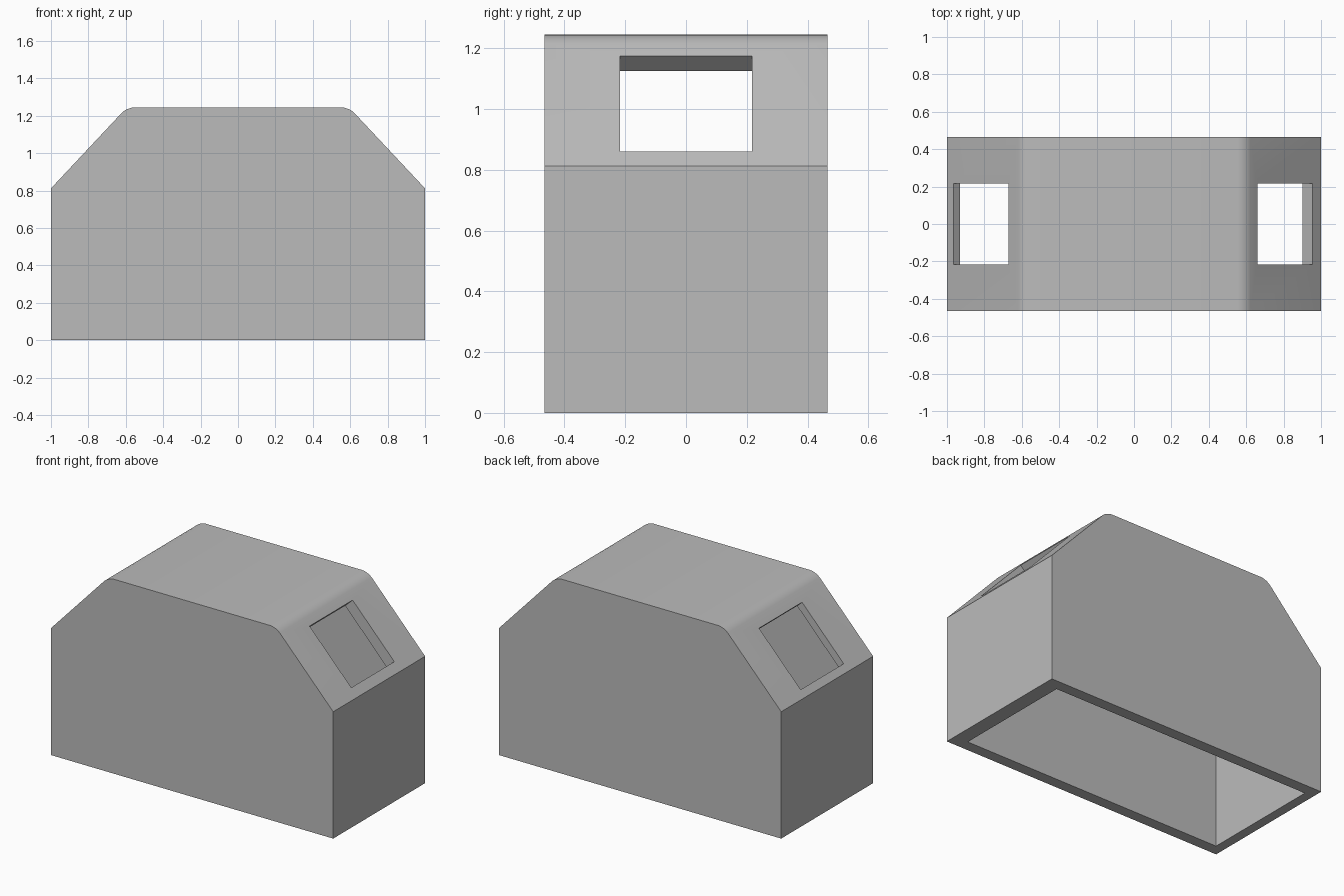
import bpy, bmesh, math
from mathutils import Matrix, Vector

cube = bpy.data.objects.get("Cube")
if cube:
    bpy.data.objects.remove(cube, do_unlink=True)

grey = bpy.data.materials.new("plain grey")
grey.use_nodes = True
colour = (0.5, 0.5, 0.5, 1)
grey.diffuse_color = colour
grey.node_tree.nodes["Principled BSDF"].inputs["Base Color"].default_value = colour


def add_object(name, bm):
    bmesh.ops.recalc_face_normals(bm, faces=bm.faces[:])
    mesh = bpy.data.meshes.new(name)
    bm.to_mesh(mesh)
    bm.free()
    mesh.materials.append(grey)
    obj = bpy.data.objects.new(name, mesh)
    bpy.context.collection.objects.link(obj)
    return obj


def prism(name, profile, half_depth, round_above=None):
    """Extrude an x-z profile along y, optionally rounding the roof edges."""
    bm = bmesh.new()
    face = bm.faces.new([bm.verts.new((x, -half_depth, z)) for x, z in profile])
    out = bmesh.ops.extrude_face_region(bm, geom=[face])
    moved = [v for v in out["geom"] if isinstance(v, bmesh.types.BMVert)]
    bmesh.ops.translate(bm, verts=moved, vec=(0, 2 * half_depth, 0))
    bmesh.ops.recalc_face_normals(bm, faces=bm.faces[:])
    if round_above:
        edges = [e for e in bm.edges
                 if all(v.co.z > round_above for v in e.verts)
                 and abs(e.verts[0].co.y - e.verts[1].co.y) > half_depth]
        bmesh.ops.bevel(bm, geom=edges, offset=0.04, segments=4, profile=0.5,
                        affect='EDGES')
    return add_object(name, bm)


def window_cutter(name, low, high):
    """Box square to the sloped roof between two x-z points."""
    low, high = Vector((low[0], 0, low[1])), Vector((high[0], 0, high[1]))
    along = (high - low).normalized()
    across = Vector((0, 1, 0))
    normal = along.cross(across)
    rot = Matrix((along, across, normal)).transposed().to_4x4()
    size = Matrix.Diagonal(((high - low).length, 0.435, 0.24, 1))
    bm = bmesh.new()
    bmesh.ops.create_cube(bm, size=1,
                          matrix=Matrix.Translation((low + high) / 2) @ rot @ size)
    return add_object(name, bm)


# Outer body with sloped shoulders
half = [(1, 0), (1, 0.812), (0.594, 1.245)]
body = prism("hood_shell", half + [(-x, z) for x, z in reversed(half)], 0.465, 1.2)

# Hollow, open at the bottom and slightly off centre
inner = [(0.922, -0.2), (0.922, 0.806), (0.582, 1.17)]
hollow = [(x - 0.017, z) for x, z in inner]
hollow += [(-x - 0.017, z) for x, z in reversed(inner)]
cutters = [
    prism("hollow_cutter", hollow, 0.393),
    window_cutter("left_window_cutter", (0.955, 0.86), (0.66, 1.175)),
    window_cutter("right_window_cutter", (-0.965, 0.85), (-0.67, 1.164)),
]
for cutter in cutters:
    cutter.hide_render = True
    mod = body.modifiers.new(cutter.name, 'BOOLEAN')
    mod.operation = 'DIFFERENCE'
    mod.solver = 'EXACT'
    mod.object = cutter

# Apply the cuts, then remove the cutters
bpy.ops.object.select_all(action='DESELECT')
body.select_set(True)
bpy.context.view_layer.objects.active = body
for mod in list(body.modifiers):
    bpy.ops.object.modifier_apply(modifier=mod.name)
for cutter in cutters:
    bpy.data.objects.remove(cutter, do_unlink=True)

bpy.ops.object.shade_smooth_by_angle(angle=math.radians(30))
